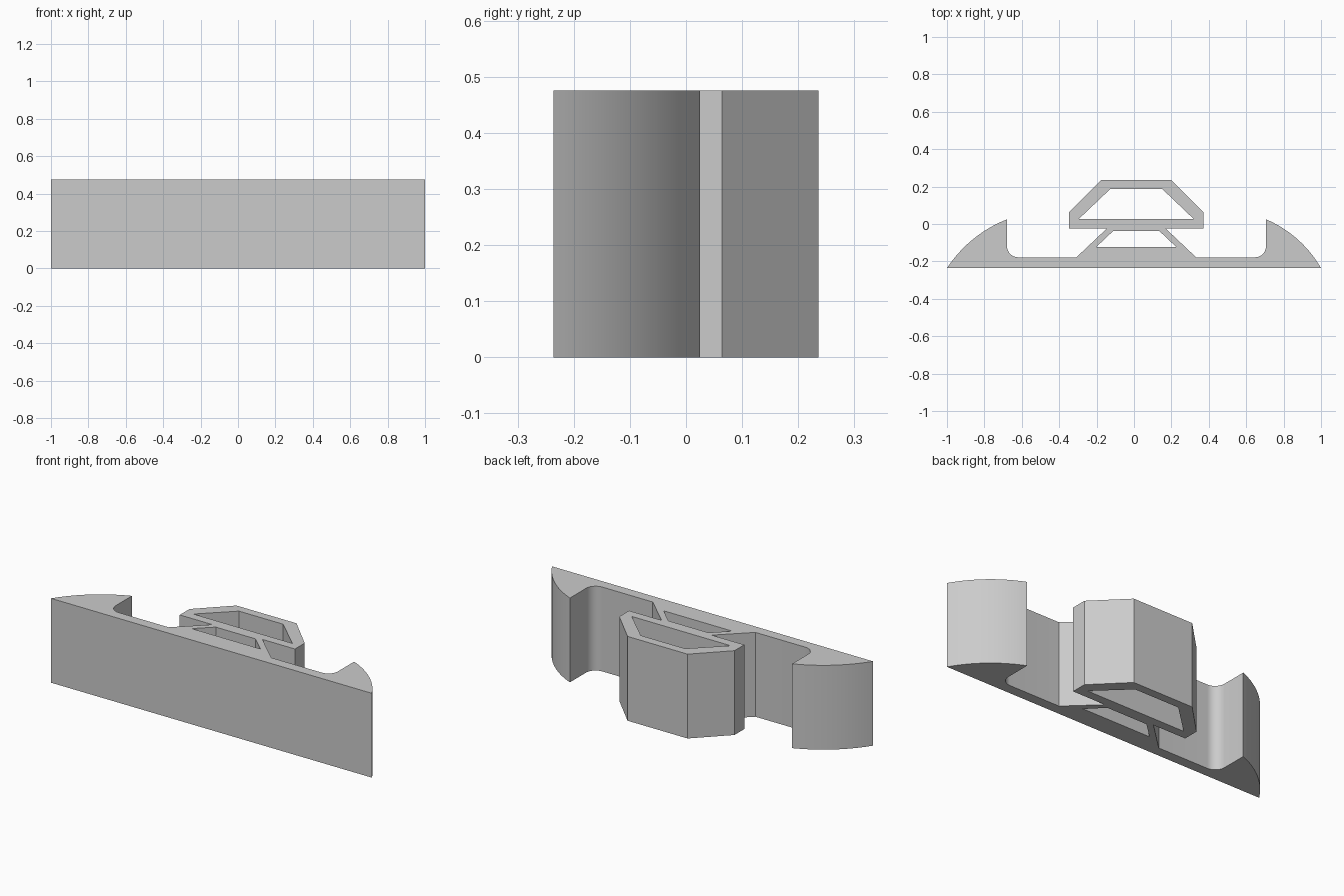
import bpy, bmesh, math
from mathutils import Vector

cube = bpy.data.objects.get("Cube")
if cube:
    bpy.data.objects.remove(cube, do_unlink=True)

HEIGHT = 0.475
FRONT, BACK = -0.236, 0.236
FLOOR, TIP = -0.178, 0.025
CX = 0.012          # the clip sits slightly off centre

grey = bpy.data.materials.new("plain grey")
grey.use_nodes = True
grey.diffuse_color = (0.6, 0.6, 0.6, 1)
grey.node_tree.nodes["Principled BSDF"].inputs["Base Color"].default_value = (0.6, 0.6, 0.6, 1)


def bulge(a, b, sagitta, steps):
    """Circular arc from a to b, bulging to the left of the direction a to b."""
    a, b = Vector(a), Vector(b)
    chord = b - a
    side = Vector((-chord.y, chord.x)).normalized()
    half = chord.length / 2
    radius = (half ** 2 + sagitta ** 2) / (2 * sagitta)
    centre = (a + b) / 2 + side * (sagitta - radius)
    sweep = math.asin(half / radius)
    points = []
    for i in range(steps + 1):
        t = sweep * (2 * i / steps - 1)
        points.append(centre + radius * (side * math.cos(t) + chord.normalized() * math.sin(t)))
    return points


def fillet(cx, cy, r, start, end, steps=10):
    angles = [math.radians(start + (end - start) * i / steps) for i in range(steps + 1)]
    return [(cx + r * math.cos(t), cy + r * math.sin(t)) for t in angles]


def mirrored(half):
    """Completes a left-hand run of points with its mirror about the clip centre."""
    return half + [(2 * CX - x, y) for x, y in reversed(half)]


def extrude_profile(name, loops, height):
    bm = bmesh.new()
    edges = []
    for loop in loops:
        verts = [bm.verts.new((p[0], p[1], 0)) for p in loop]
        edges += [bm.edges.new((v, verts[i - 1])) for i, v in enumerate(verts)]
    bmesh.ops.triangle_fill(bm, use_beauty=True, use_dissolve=False, edges=edges)
    result = bmesh.ops.extrude_face_region(bm, geom=bm.faces[:], use_keep_orig=True)
    top = [g for g in result["geom"] if isinstance(g, bmesh.types.BMVert)]
    bmesh.ops.translate(bm, verts=top, vec=(0, 0, height))
    bmesh.ops.recalc_face_normals(bm, faces=bm.faces[:])
    mesh = bpy.data.meshes.new(name)
    bm.to_mesh(mesh)
    bm.free()
    obj = bpy.data.objects.new(name, mesh)
    bpy.context.collection.objects.link(obj)
    mesh.materials.append(grey)
    bpy.ops.object.select_all(action="DESELECT")
    obj.select_set(True)
    bpy.context.view_layer.objects.active = obj
    bpy.ops.object.shade_smooth_by_angle(angle=math.radians(20))
    return obj


# Curved hooks at both ends, with rounded inner corners
R = 0.06
left_x, right_x = -0.679, 0.706
left_hook = bulge((-1, FRONT), (left_x, TIP), 0.032, 20) + fillet(left_x + R, FLOOR + R, R, 180, 270)
right_hook = fillet(right_x - R, FLOOR + R, R, 270, 360) + bulge((right_x, TIP), (1, FRONT), 0.032, 20)

# Flared neck and angular head of the clip
clip = mirrored([(-0.308, FLOOR), (-0.144, -0.023), (-0.347, -0.023), (-0.347, 0.064), (-0.175, BACK)])

# Trapezoid channels through the head and the neck
head_channel = mirrored([(-0.296, 0.026), (-0.126, 0.188)])
neck_channel = mirrored([(-0.202, -0.123), (-0.112, -0.038)])

extrude_profile("clip_rail", [left_hook + clip + right_hook, head_channel, neck_channel], HEIGHT)
